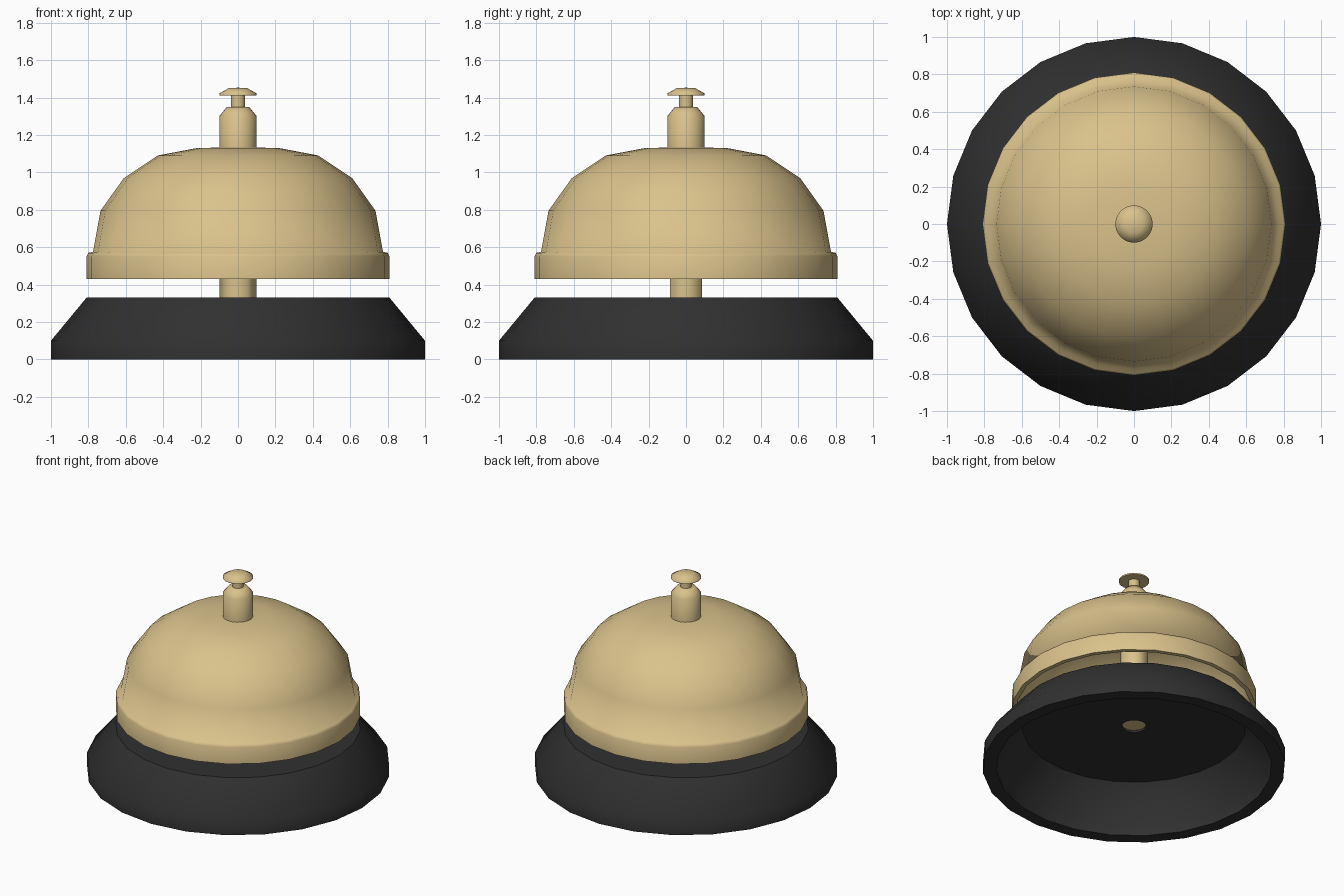
import bpy
import bmesh
import math

cube = bpy.data.objects.get("Cube")
if cube:
    bpy.data.objects.remove(cube, do_unlink=True)


def make_material(name, colour):
    mat = bpy.data.materials.new(name)
    mat.use_nodes = True
    mat.diffuse_color = colour
    mat.node_tree.nodes["Principled BSDF"].inputs["Base Color"].default_value = colour
    return mat


def lathe(name, profile, mat, sides=24, smooth=45):
    """Spin a (radius, height) profile around z."""
    bm = bmesh.new()
    verts = [bm.verts.new((r, 0, z)) for r, z in profile]
    edges = [bm.edges.new(pair) for pair in zip(verts, verts[1:])]
    bmesh.ops.spin(bm, geom=verts + edges, cent=(0, 0, 0), axis=(0, 0, 1),
                   angle=math.tau, steps=sides, use_duplicate=False)
    bmesh.ops.remove_doubles(bm, verts=bm.verts, dist=1e-4)
    bmesh.ops.recalc_face_normals(bm, faces=bm.faces)
    mesh = bpy.data.meshes.new(name)
    bm.to_mesh(mesh)
    bm.free()
    mesh.materials.append(mat)
    obj = bpy.data.objects.new(name, mesh)
    bpy.context.collection.objects.link(obj)
    bpy.ops.object.select_all(action="DESELECT")
    obj.select_set(True)
    bpy.context.view_layer.objects.active = obj
    bpy.ops.object.shade_smooth_by_angle(angle=math.radians(smooth))
    return obj


brass = make_material("brass", (0.70, 0.54, 0.26, 1))
black = make_material("black", (0.03, 0.03, 0.03, 1))

# Hollow base, open underneath, with a small hole in its ceiling
lathe("base", [(0.08, 0.33), (0.81, 0.33), (1, 0.1), (1, 0), (0.91, 0),
               (0.91, 0.08), (0.74, 0.31), (0.08, 0.31), (0.08, 0.33)], black)

# Hexagonal post carrying the bell
lathe("post", [(0, 0.325), (0.1, 0.325), (0.1, 1.12), (0, 1.12)], brass, sides=6, smooth=65)

# Bell shell with a rolled rim
lathe("bell", [(0, 1.135), (0.22, 1.13), (0.43, 1.09), (0.61, 0.97), (0.735, 0.795),
               (0.775, 0.575), (0.80, 0.57), (0.81, 0.55), (0.81, 0.43),
               (0.78, 0.43), (0.75, 0.57), (0.71, 0.78), (0.59, 0.95),
               (0.41, 1.065), (0.21, 1.105), (0, 1.11)], brass, smooth=75)

# Collar on top of the bell
lathe("collar", [(0, 1.12), (0.1, 1.12), (0.1, 1.30), (0.06, 1.35), (0, 1.35)], brass, smooth=60)

# Plunger and push button
lathe("plunger", [(0, 1.34), (0.038, 1.34), (0.038, 1.42), (0, 1.42)], brass)
lathe("button", [(0, 1.412), (0.1, 1.412), (0.1, 1.422), (0.05, 1.45), (0, 1.453)], brass, smooth=62)
